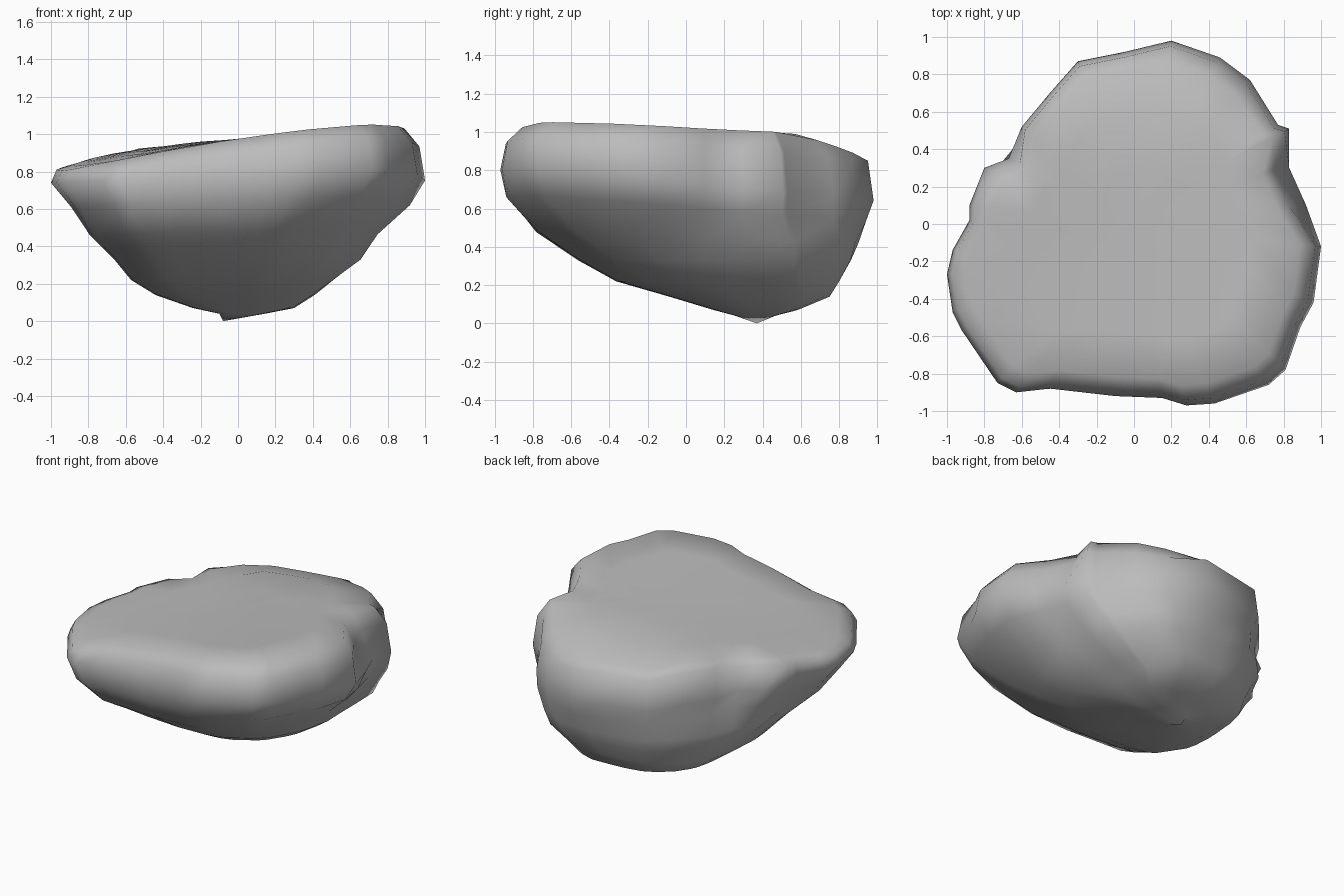
import bpy
import bmesh
import math
from mathutils import Vector

if "Cube" in bpy.data.objects:
    bpy.data.objects.remove(bpy.data.objects["Cube"], do_unlink=True)

# Plan outline of the boulder, counter-clockwise from the back
OUTLINE = [Vector(p) for p in (
    (.2, .98), (-.05, .92), (-.3, .87), (-.45, .7), (-.6, .52), (-.67, .35),
    (-.8, .3), (-.88, .1), (-.88, .02), (-.97, -.14), (-1, -.27), (-.97, -.47),
    (-.92, -.57), (-.73, -.85), (-.63, -.9), (-.45, -.88), (-.1, -.92),
    (.15, -.93), (.28, -.97), (.43, -.96), (.72, -.86), (.81, -.78),
    (.89, -.55), (.96, -.42), (1, -.12), (.92, .1), (.83, .3), (.83, .51),
    (.77, .53), (.62, .77), (.46, .89))]

# Underside levels: height, x range, y range, roundness, drop toward the back
LEVELS = (
    (.04, -.1, .14, .26, .46, 1, 0),
    (.07, -.24, .29, .15, .57, 1, 0),
    (.14, -.44, .4, -.08, .73, .95, 0),
    (.22, -.57, .51, -.36, .78, .85, 0),
    (.33, -.66, .66, -.56, .84, .8, 0),
    (.46, -.79, .75, -.79, .88, .65, .04),
    (.61, -.89, .92, -.95, .93, .25, .08),
    (.74, -1, 1, -.98, .98, 0, .1))


def top_height(x, y):
    """Tilted, slightly twisted top that falls away at the back."""
    slab = .975 + .1 * x - .05 * x * x - .06 * x * y
    return slab - .3 * max(0, y - .57)


def lower_ring(z, x0, x1, y0, y1, roundness, drop):
    ring = []
    for p in OUTLINE:
        q = p.lerp(p.normalized(), roundness)
        # full belly at the back left and front right corners
        if q.x * q.y > 0:
            strength = 1 if q.y > 0 else .6
            q *= 1 + strength * roundness * (q.x * q.y) ** 2
        x = x0 + (q.x + 1) / 2 * (x1 - x0)
        y = y0 + (q.y + .98) / 1.96 * (y1 - y0)
        # the front edge lifts only toward the left
        tilt = max(q.y, q.y * (q.x + 1) / 2)
        ring.append((x, y, z - drop * tilt))
    return ring


def upper_ring(scale, rise, rim):
    ring = []
    for p, edge in zip(OUTLINE, rim):
        q = p * scale
        # hollow in the left flank and a fold in the right one
        if p.x > .8 and 0 < p.y < .4:
            q.x *= .93
        elif p.x < -.65 and .25 < p.y < .4:
            q *= .94
        # crisp shoulder along the back and the right, rounded elsewhere
        crisp = p.x < .3 and p.y > .4 or p.x < -.75
        lift = max(rise, .92) if crisp else rise
        ring.append((q.x, q.y, edge[2] + lift * (top_height(*q) - edge[2])))
    return ring


def loft(rings, name):
    bm = bmesh.new()
    loops = [[bm.verts.new(p) for p in ring] for ring in rings]
    count = len(OUTLINE)
    for a, b in zip(loops, loops[1:]):
        for i in range(count):
            j = (i + 1) % count
            bm.faces.new((a[i], a[j], b[j], b[i]))
    # close the tip and the top with fans
    tip = bm.verts.new((-.08, .37, 0))
    crown = bm.verts.new((0, 0, top_height(0, 0)))
    for i in range(count):
        j = (i + 1) % count
        bm.faces.new((tip, loops[0][j], loops[0][i]))
        bm.faces.new((crown, loops[-1][i], loops[-1][j]))
    bmesh.ops.recalc_face_normals(bm, faces=bm.faces[:])
    mesh = bpy.data.meshes.new(name)
    bm.to_mesh(mesh)
    bm.free()
    obj = bpy.data.objects.new(name, mesh)
    bpy.context.collection.objects.link(obj)
    return obj


# Boulder body
rings = [lower_ring(*level) for level in LEVELS]
rim = rings[-1]
for scale, rise in ((.97, .65), (.89, 1), (.64, 1), (.3, 1)):
    rings.append(upper_ring(scale, rise, rim))
boulder = loft(rings, "boulder")

# Plain grey stone
stone = bpy.data.materials.new("grey stone")
stone.use_nodes = True
colour = (.5, .5, .5, 1)
stone.diffuse_color = colour
stone.node_tree.nodes["Principled BSDF"].inputs["Base Color"].default_value = colour
boulder.data.materials.append(stone)

bpy.context.view_layer.objects.active = boulder
boulder.select_set(True)
bpy.ops.object.shade_smooth_by_angle(angle=math.radians(75))
